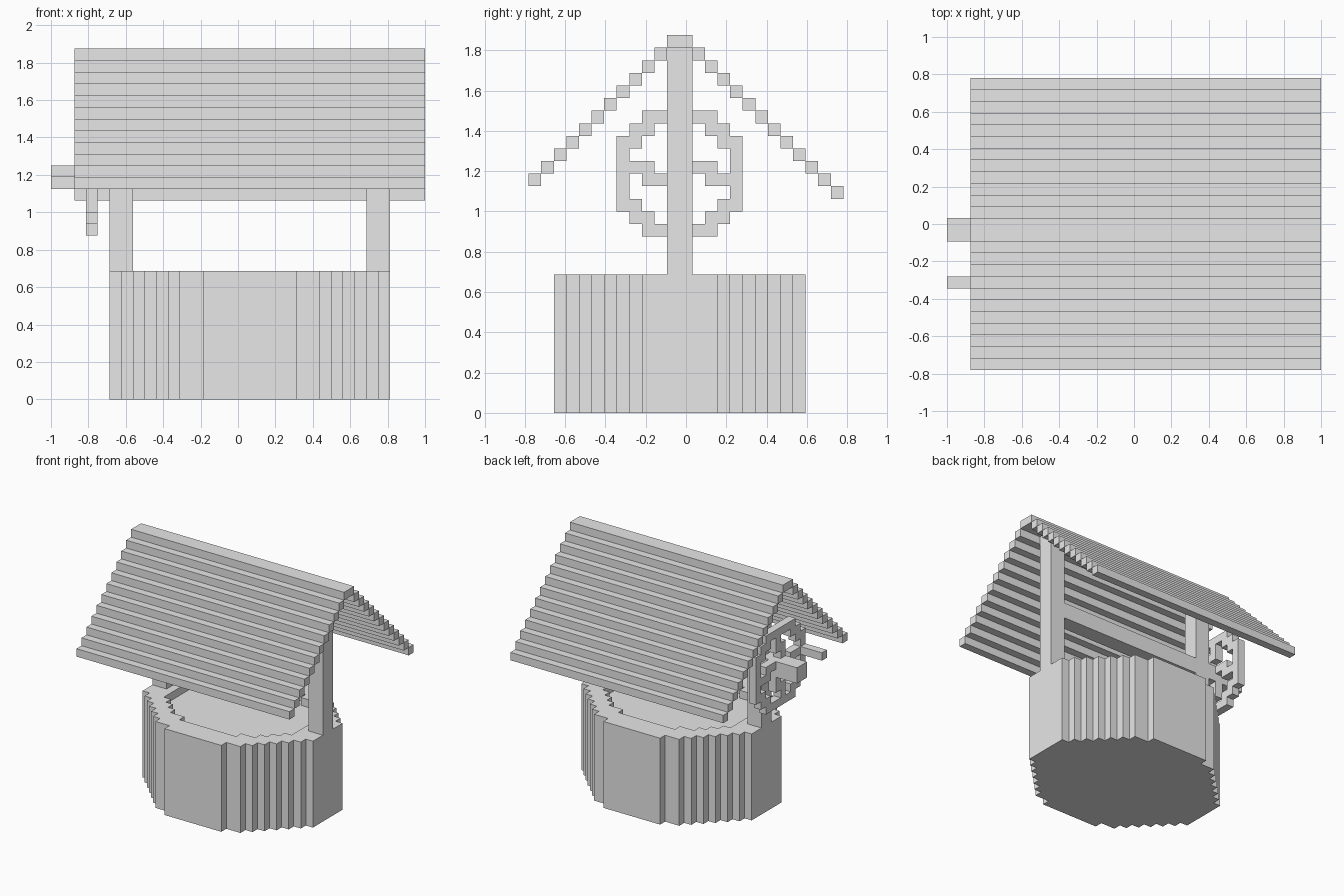
import bpy
import bmesh
from mathutils import Vector

cube = bpy.data.objects.get("Cube")
if cube:
    bpy.data.objects.remove(cube, do_unlink=True)

V = 1 / 16                                # block size
ORIGIN = Vector((-1.0, -12.5 * V, 0.0))   # corner of the block grid

grey = bpy.data.materials.new("plain_grey")
grey.use_nodes = True
grey.diffuse_color = (0.8, 0.8, 0.8, 1)
grey.node_tree.nodes["Principled BSDF"].inputs["Base Color"].default_value = (0.8, 0.8, 0.8, 1)


def extrude_cells(name, cells, start, end, axis):
    """Extrude a set of square grid cells along x (cells are y, z) or z (cells are x, y)."""
    def place(a, b, depth):
        p = (depth, a, b) if axis == "x" else (a, b, depth)
        return ORIGIN + Vector(p) * V

    bm = bmesh.new()
    corners = {}
    for a, b in sorted(cells):
        quad = []
        for c in ((a, b), (a + 1, b), (a + 1, b + 1), (a, b + 1)):
            if c not in corners:
                corners[c] = bm.verts.new(place(*c, start))
            quad.append(corners[c])
        bm.faces.new(quad)
    result = bmesh.ops.extrude_face_region(bm, geom=bm.faces[:], use_keep_orig=True)
    top = [g for g in result["geom"] if isinstance(g, bmesh.types.BMVert)]
    shift = place(0, 0, end) - place(0, 0, start)
    bmesh.ops.translate(bm, verts=top, vec=shift)
    bmesh.ops.recalc_face_normals(bm, faces=bm.faces[:])
    mesh = bpy.data.meshes.new(name)
    bm.to_mesh(mesh)
    bm.free()
    mesh.materials.append(grey)
    obj = bpy.data.objects.new(name, mesh)
    bpy.context.collection.objects.link(obj)
    return obj


def block(a0, a1, b0, b1):
    return {(a, b) for a in range(a0, a1) for b in range(b0, b1)}


def stepped_oval(inset):
    """Round plan with stepped corners, flat on all four sides."""
    cells = set()
    for y in range(2 + inset, 22 - inset):
        step = max(0, 9 - y, y - 14)          # distance past the flat side
        left = 5 + inset + step
        if y in (2 + inset, 21 - inset):      # end rows are narrower
            left += 1
        cells |= block(left, 34 - left, y, y + 1)
    return cells


# Round wall and the water inside it
inside = stepped_oval(3)
extrude_cells("well_wall", stepped_oval(0) - inside, 0, 11, "z")
extrude_cells("water", inside, 0, 10, "z")

# Two posts
for name, x in (("right_post", 5), ("left_post", 27)):
    extrude_cells(name, block(11, 13, 11, 29), x, x + 2, "x")

# Stepped plank roof with a ridge cap
roof = block(11, 13, 29, 30)
roof |= {(10 - n, 28 - n) for n in range(11)}
roof |= {(13 + n, 28 - n) for n in range(12)}
extrude_cells("roof", roof, 2, 32, "x")

# Crank wheel: one quarter of rim and spoke, turned four times about the axle
quarter = {(-5, b) for b in range(-3, 3)}
quarter |= {(-4, -3), (-4, 2), (-4, -4), (-3, -4), (-4, 3), (-3, 3)}
quarter |= {(-4, 0), (-3, 0), (-3, -1), (-2, -1)}
wheel = block(-1, 1, -1, 1)
for turn in range(4):
    wheel |= quarter
    quarter = {(-1 - b, a) for a, b in quarter}
extrude_cells("crank_wheel", {(a + 12, b + 19) for a, b in wheel}, 3, 4, "x")

# Axle in three runs, meeting the wheel and posts
axle = block(11, 13, 18, 20)
for name, x0, x1 in (("axle_end", 0, 3), ("axle_joint", 4, 5), ("axle", 7, 27)):
    extrude_cells(name, axle, x0, x1, "x")

# Grip on the wheel rim
extrude_cells("crank_handle", {(7, 19)}, 0, 3, "x")
